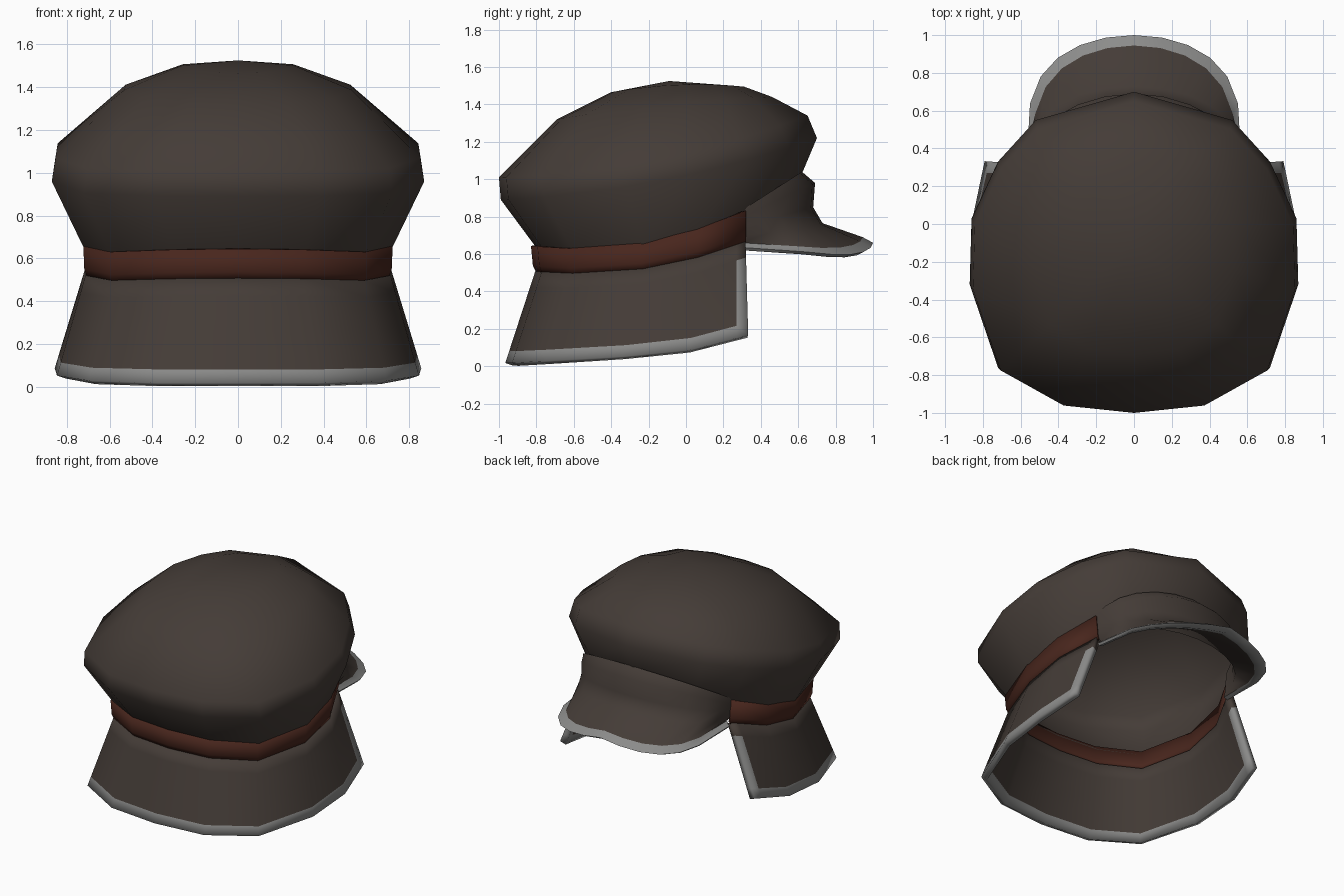
import bpy, bmesh
from math import sin, cos, radians
from mathutils import Vector

if "Cube" in bpy.data.objects:
    bpy.data.objects.remove(bpy.data.objects["Cube"])


def material(name, rgb):
    m = bpy.data.materials.new(name)
    m.use_nodes = True
    m.diffuse_color = (*rgb, 1)
    bsdf = m.node_tree.nodes["Principled BSDF"]
    bsdf.inputs["Base Color"].default_value = (*rgb, 1)
    bsdf.inputs["Roughness"].default_value = 0.9
    return m


cloth = material("dark brown cloth", (0.058, 0.045, 0.038))
leather = material("red brown leather", (0.065, 0.019, 0.012))
piping = material("grey piping", (0.26, 0.26, 0.255))

# Half outline of the crown, from the front centre round to the back centre
outline = [(0, -.99), (.38, -.95), (.72, -.76), (.87, -.32),
           (.86, .03), (.72, .33), (.52, .55), (0, .7)]


def ring(width, y0, y1, z0, zmid, z1):
    """Fit the outline between y0 and y1, with height curving along y."""
    pts = []
    for x, y in outline:
        t = (y + .99) / 1.69
        z = z0 * (1 - t) * (1 - 2 * t) + zmid * 4 * t * (1 - t) + z1 * t * (2 * t - 1)
        pts.append(Vector((x * width, y0 + (y1 - y0) * t, z)))
    return pts


def mirrored(half, closed):
    other = half[1:-1] if closed else half[1:]
    return [Vector((-p.x, p.y, p.z)) for p in reversed(other)] + half


def loft(name, rows, mats, closed=False, tip=None, thick=0, rule=None):
    """Skin half rows, mirrored across x; rule(row, column from side) picks a material."""
    bm = bmesh.new()
    grid = [[bm.verts.new(p) for p in mirrored(r, closed)] for r in rows]
    n = len(grid[0])
    spans = n if closed else n - 1
    for i in range(len(grid) - 1):
        for j in range(spans):
            k = (j + 1) % n
            f = bm.faces.new((grid[i][j], grid[i][k], grid[i + 1][k], grid[i + 1][j]))
            if rule:
                f.material_index = rule(i, min(j, spans - 1 - j))
    if tip:
        top = bm.verts.new(tip)
        for j in range(n):
            bm.faces.new((grid[-1][j], grid[-1][(j + 1) % n], top))
    bmesh.ops.recalc_face_normals(bm, faces=bm.faces)
    mesh = bpy.data.meshes.new(name)
    bm.to_mesh(mesh)
    bm.free()
    for m in mats:
        mesh.materials.append(m)
    ob = bpy.data.objects.new(name, mesh)
    bpy.context.collection.objects.link(ob)
    if thick:
        mod = ob.modifiers.new("thickness", "SOLIDIFY")
        mod.thickness = thick
        mod.offset = 0
    bpy.ops.object.select_all(action="DESELECT")
    ob.select_set(True)
    bpy.context.view_layer.objects.active = ob
    bpy.ops.object.shade_smooth_by_angle(angle=radians(62))
    return ob


# Crown: puffy top with a tilted rim, open underneath
loft("crown", [
    ring(.82, -.79, .62, .62, .67, 1.03),
    ring(1, -.99, .7, .89, .99, 1.22),
    ring(.98, -1, .65, 1.01, 1.1, 1.34),
    ring(.61, -.69, .46, 1.32, 1.4, 1.44),
    ring(.3, -.4, .31, 1.465, 1.505, 1.495),
], [cloth], closed=True, tip=(0, -.09, 1.525))

# Band: front and sides only
band_low = ring(.795, -.785, .62, .5, .54, .8)[:6]
loft("band", [
    ring(.815, -.815, .63, .645, .69, 1.0)[:6],
    ring(.81, -.805, .63, .54, .58, .85)[:6],
    band_low,
], [leather], thick=.028)

# Neck flap: flares from the band, piped along its lower and end edges
hem = [Vector(p) for p in ((0, -.945, .01), (.37, -.91, .01), (.68, -.74, .02),
                           (.825, -.33, .045), (.835, .02, .08), (.77, .33, .16))]
for edge in (band_low, hem):
    edge.insert(5, edge[4].lerp(edge[5], .8))
flap_rows = [[a.lerp(b, t) for a, b in zip(band_low, hem)] for t in (0, .17, .5, .87, 1)]
loft("neck_flap", flap_rows, [cloth, piping], thick=.045,
     rule=lambda i, j: int(i == 3 or (j == 0 and i > 0)))


def arc(width, y_tip, z_tip, z_side, power, z_power, dip=0):
    """Half arc from the bill's centre line round to its side."""
    pts = []
    for deg in range(0, 91, 15):
        a = radians(deg)
        c = max(cos(a), 0)
        pts.append(Vector((width * sin(a), .3 + (y_tip - .3) * c ** power,
                           z_side + (z_tip - z_side) * c ** z_power - dip * sin(2 * a))))
    return pts


# Forehead panel, bill top, piped rim, bill underside and inner forehead in one sweep
loft("forehead_and_bill", [
    arc(.59, .62, 1.04, .835, 1, 1),
    arc(.59, .69, .98, .79, 1.1, 1),
    arc(.58, .68, .85, .75, .95, 1),
    arc(.575, .73, .765, .7, .8, 1, .005),
    arc(.54, .945, .69, .66, .6, 2, .04),
    arc(.57, 1, .66, .635, .54, 2, .05),
    arc(.56, .96, .635, .62, .54, 2, .045),
    arc(.53, .91, .65, .63, .6, 2, .035),
    arc(.54, .66, .72, .68, .9, 1),
    arc(.55, .59, 1.0, .82, 1, 1),
], [cloth, piping], rule=lambda i, j: int(4 <= i <= 6))
